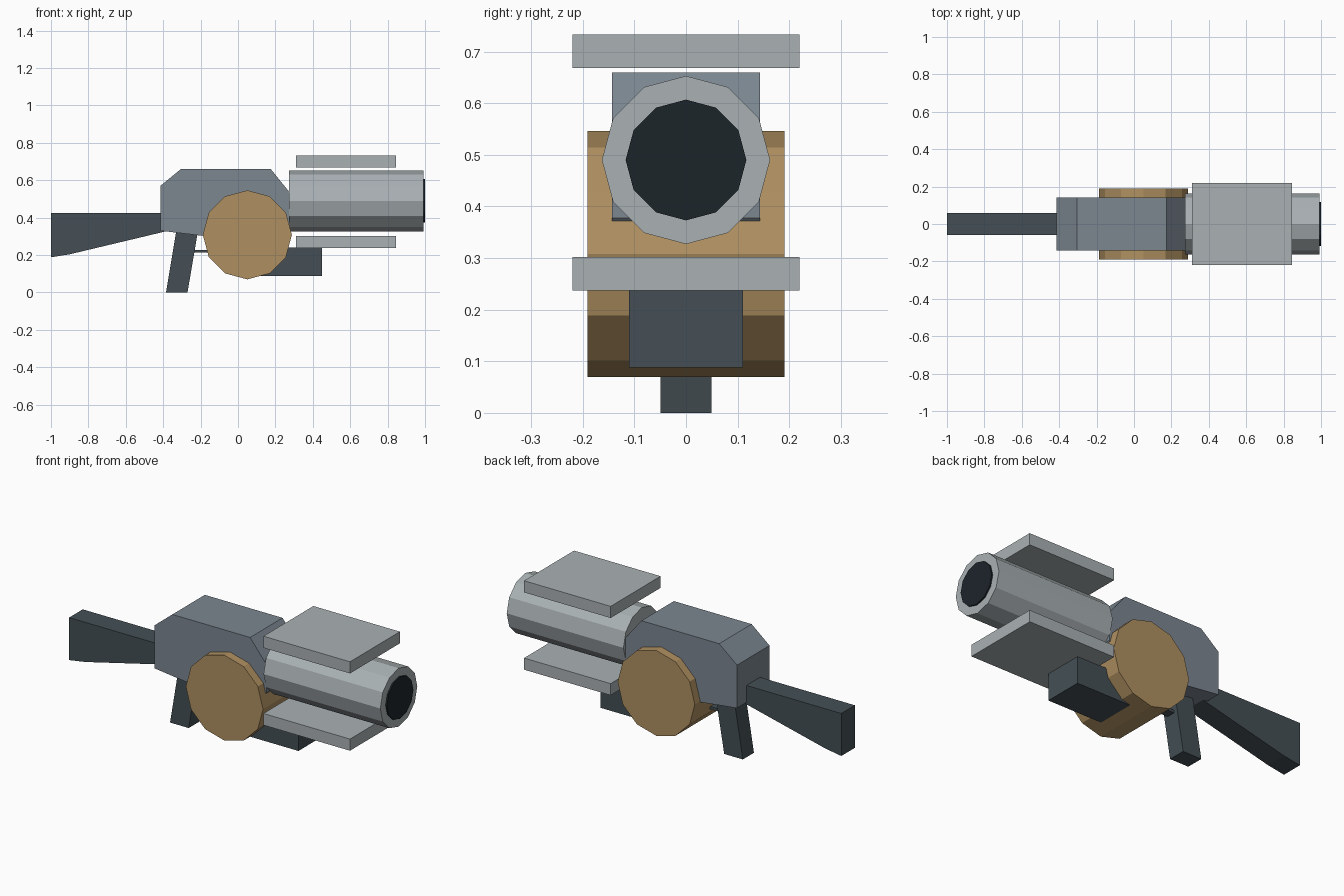
import bpy, bmesh
from math import cos, sin, tau

if "Cube" in bpy.data.objects:
    bpy.data.objects.remove(bpy.data.objects["Cube"])


def material(name, rgb):
    m = bpy.data.materials.new(name)
    m.diffuse_color = (*rgb, 1)
    m.use_nodes = True
    m.node_tree.nodes["Principled BSDF"].inputs["Base Color"].default_value = m.diffuse_color
    return m


STEEL = material("blue_grey_steel", (0.20, 0.24, 0.28))
DARK = material("dark_grey", (0.058, 0.078, 0.09))
LIGHT = material("light_metal", (0.40, 0.44, 0.455))
BRASS = material("brass", (0.43, 0.28, 0.12))
BLACK = material("bore_black", (0.012, 0.018, 0.023))


def extrude(name, points, mat):
    """Make a closed flat-shaded solid: first ring of points plus its offset."""
    ring, offset = points
    bm = bmesh.new()
    face = bm.faces.new([bm.verts.new(p) for p in ring])
    new = bmesh.ops.extrude_face_region(bm, geom=[face], use_keep_orig=True)["geom"]
    bmesh.ops.translate(bm, vec=offset,
                        verts=[g for g in new if isinstance(g, bmesh.types.BMVert)])
    bmesh.ops.recalc_face_normals(bm, faces=bm.faces)
    mesh = bpy.data.meshes.new(name)
    bm.to_mesh(mesh)
    bm.free()
    mesh.materials.append(mat)
    obj = bpy.data.objects.new(name, mesh)
    bpy.context.collection.objects.link(obj)
    return obj


def side_profile(name, xz, half_width, mat):
    """Side outline in x, z, extruded evenly across y."""
    return extrude(name, ([(x, -half_width, z) for x, z in xz],
                          (0, 2 * half_width, 0)), mat)


def box(name, x0, x1, z0, z1, half_width, mat):
    return side_profile(name, [(x0, z0), (x1, z0), (x1, z1), (x0, z1)], half_width, mat)


def tube_x(name, x0, x1, z, radius, mat, sides=12):
    """Low-poly cylinder along x."""
    ring = [(x0, radius * sin(tau * i / sides), z + radius * cos(tau * i / sides))
            for i in range(sides)]
    return extrude(name, (ring, (x1 - x0, 0, 0)), mat)


# Receiver body with chamfered top corners
side_profile("receiver", [(-0.415, 0.33), (-0.415, 0.57), (-0.305, 0.66), (0.175, 0.66),
                          (0.276, 0.535), (0.276, 0.378), (0.17, 0.26)], 0.143, STEEL)

# Shoulder stock
side_profile("stock", [(-1.0, 0.188), (-0.9, 0.204), (-0.38, 0.328), (-0.38, 0.425),
                       (-1.0, 0.425)], 0.06, DARK)

# Grip and trigger bar
side_profile("grip", [(-0.385, 0), (-0.27, 0), (-0.212, 0.34), (-0.328, 0.34)], 0.049, DARK)
box("trigger_bar", -0.24, -0.14, 0.213, 0.228, 0.025, DARK)

# Drum magazine across the body
drum = [(0.05 + 0.238 * sin(tau * i / 12), 0.308 + 0.238 * cos(tau * i / 12))
        for i in range(12)]
side_profile("drum", drum, 0.191, BRASS)

# Block under the barrel
box("lower_block", 0.08, 0.45, 0.088, 0.24, 0.11, DARK)

# Barrel and dark bore
tube_x("barrel", 0.272, 0.992, 0.49, 0.163, LIGHT)
tube_x("bore", 0.98, 1.0, 0.49, 0.117, BLACK)

# Floating heat plates above and below the barrel
for name, z in (("upper_plate", 0.668), ("lower_plate", 0.237)):
    box(name, 0.311, 0.845, z, z + 0.065, 0.22, LIGHT)
